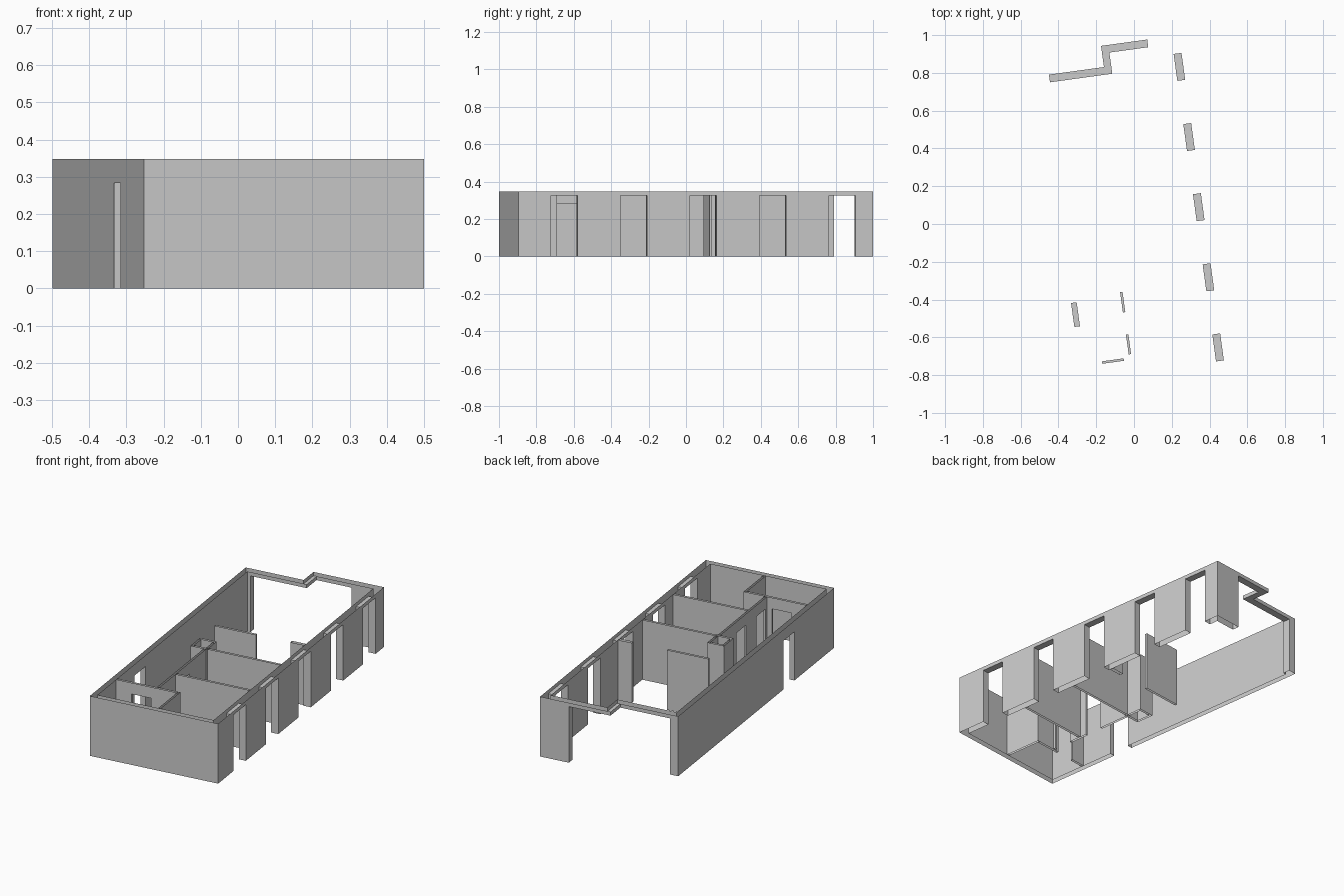
import bpy
import bmesh
from math import radians
from mathutils import Matrix, Vector

cube = bpy.data.objects.get("Cube")
if cube:
    bpy.data.objects.remove(cube)

TOP = 0.348          # wall height
WINDOW_HEAD = 0.326  # head of the tall outer openings
DOOR_HEAD = 0.283    # head of the doors
THIN = 0.013         # partition thickness
W, BACK, BACK_LOW = 0.76, 1.914, 1.801
IN_L, IN_R = 0.03, 0.718

# The plan is drawn square, then turned about its front corner
PLACE = Matrix.Translation((-0.253, -1, 0)) @ Matrix.Rotation(radians(7.85), 4, "Z")

plaster = bpy.data.materials.new("light grey plaster")
plaster.use_nodes = True
GREY = (0.6, 0.6, 0.6, 1)
plaster.diffuse_color = GREY
plaster.node_tree.nodes["Principled BSDF"].inputs["Base Color"].default_value = GREY


def wall(name, corners, cuts=None, closed=False):
    """Open-topped wall shell along (right side, left side) corner pairs.
    cuts: edge index -> [(start, end, head)], None meaning up to the corner."""
    cuts = cuts or {}
    pairs = corners + corners[:1] if closed else corners
    stations = []
    for i in range(len(pairs) - 1):
        (p, pi), (q, _) = pairs[i], pairs[i + 1]
        axis = 0 if abs(q[0] - p[0]) > abs(q[1] - p[1]) else 1

        def at(t):
            return tuple((t, c[1]) if axis == 0 else (c[0], t) for c in (p, pi))

        stations.append([p, pi, 0])
        for start, end, head in cuts.get(i, []):
            if start is None:
                stations[-1][2] = head
            else:
                stations.append([*at(start), head])
            if end is not None:
                stations.append([*at(end), 0])
    stations.append([*pairs[-1], stations[0][2] if closed else TOP])

    bm = bmesh.new()

    def quad(*pts):
        bm.faces.new([bm.verts.new(PLACE @ Vector((xy[0], xy[1], z))) for xy, z in pts])

    before = stations[0][2] if closed else TOP
    for n, (o, i, low) in enumerate(stations):
        # Jambs and wall ends
        if before < low:
            quad((o, before), (i, before), (i, low), (o, low))
        elif before > low:
            quad((i, low), (o, low), (o, before), (i, before))
        before = low
        if n == len(stations) - 1:
            break
        # Both wall sides, and the underside of a lintel
        o2, i2, _ = stations[n + 1]
        quad((o, low), (o2, low), (o2, TOP), (o, TOP))
        quad((i2, low), (i, low), (i, TOP), (i2, TOP))
        if low > 0:
            quad((o, low), (i, low), (i2, low), (o2, low))
    bmesh.ops.remove_doubles(bm, verts=bm.verts, dist=0.0001)
    mesh = bpy.data.meshes.new(name)
    bm.to_mesh(mesh)
    bm.free()
    mesh.materials.append(plaster)
    bpy.context.collection.objects.link(bpy.data.objects.new(name, mesh))


def across(name, a0, a1, b, doors=(), thick=THIN):
    """Partition running from left to right."""
    wall(name, [((a0, b), (a0, b + thick)), ((a1, b), (a1, b + thick))], {0: doors})


def along(name, a, b0, b1, doors=(), thick=THIN):
    """Partition running from front to back."""
    wall(name, [((a + thick, b0), (a, b0)), ((a + thick, b1), (a, b1))], {0: doors})


# Outer walls with five tall windows, a side door and a wide stepped back opening
STEP_OUT, STEP_IN = 0.343, 0.382
outer = [(0, 0), (W, 0), (W, BACK), (STEP_OUT, BACK), (STEP_OUT, BACK_LOW), (0, BACK_LOW)]
inner = [(IN_L, IN_L), (IN_R, IN_L), (IN_R, BACK - 0.041), (STEP_IN, BACK - 0.041),
         (STEP_IN, BACK_LOW - 0.041), (IN_L, BACK_LOW - 0.041)]
windows = [(0.176 + 0.3748 * k, 0.32 + 0.3748 * k, WINDOW_HEAD) for k in range(5)]
wall("outer_walls", list(zip(outer, inner)), {
    1: windows,
    2: [(0.59, None, WINDOW_HEAD)],
    3: [(None, None, WINDOW_HEAD)],
    4: [(None, 0.049, WINDOW_HEAD)],
    5: [(0.587, 0.459, DOOR_HEAD)],
}, closed=True)

# Small front room
across("front_room_wall", IN_L, 0.39, 0.246, [(0.12, 0.236, DOOR_HEAD)])
along("front_room_side", 0.39, IN_L, 0.246 + THIN)

# Corridor wall with two doors, and the room dividers
along("corridor_wall", 0.265, 0.246 + THIN, 0.80,
      [(0.276, 0.381, DOOR_HEAD), (0.50, 0.609, DOOR_HEAD)])
across("front_divider", 0.265 + THIN, IN_R, 0.447)
across("middle_divider", 0.265 + THIN, IN_R, 0.803)

# Service shaft
A0, A1, B0, B1 = 0.186, 0.284, 0.80, 0.91
shaft_out = [(A0, B0), (A1, B0), (A1, B1), (A0, B1)]
shaft_in = [(A0 + THIN, B0 + THIN), (A1 - THIN, B0 + THIN),
            (A1 - THIN, B1 - THIN), (A0 + THIN, B1 - THIN)]
wall("service_shaft", list(zip(shaft_out, shaft_in)), closed=True)

# Free-standing screen and the stub opposite it
across("screen_wall", 0.186, 0.43, 1.078)
across("stub_wall", 0.635, IN_R, 1.078, thick=0.02)
